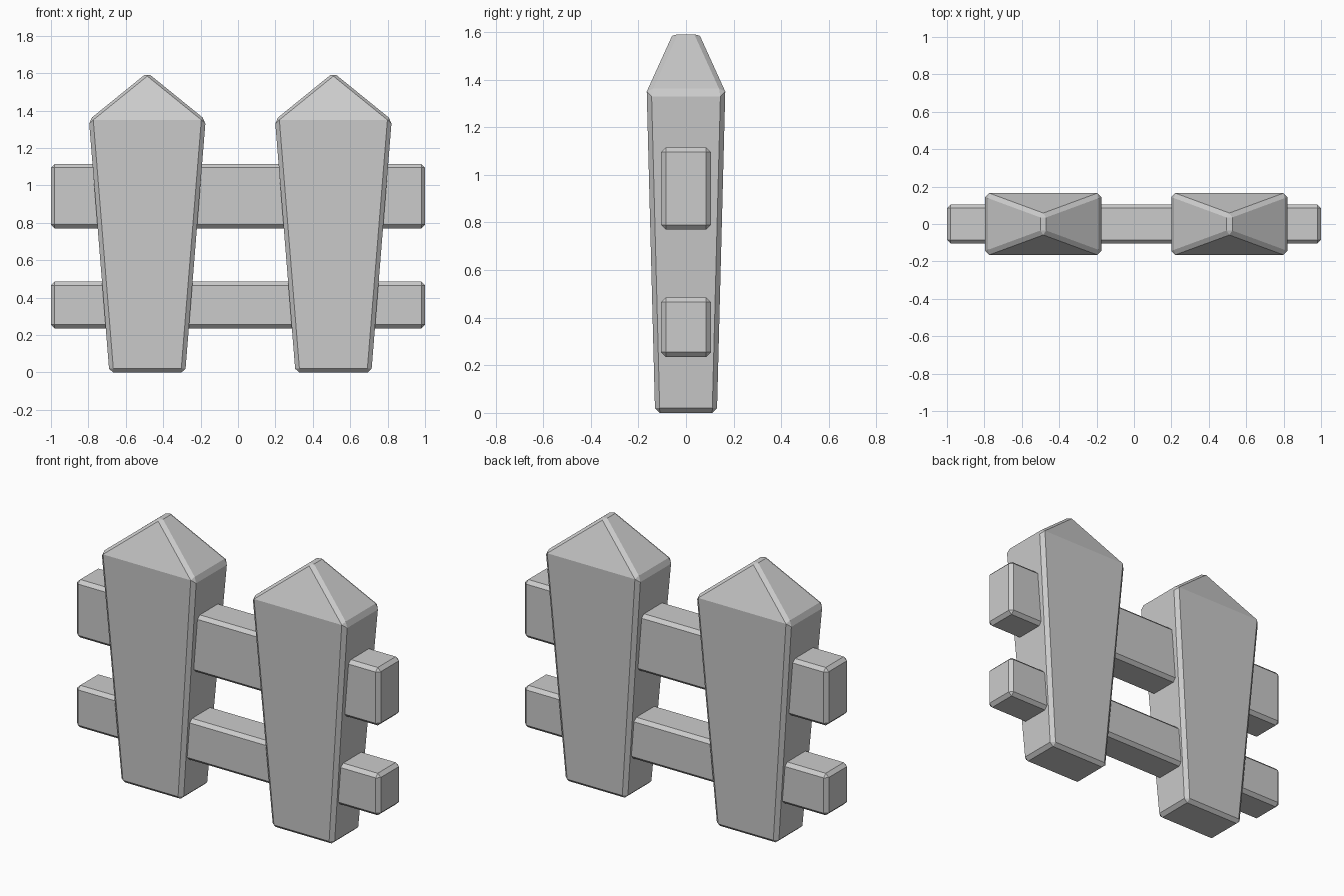
import bpy
import bmesh

cube = bpy.data.objects.get("Cube")
if cube:
    bpy.data.objects.remove(cube, do_unlink=True)

grey = bpy.data.materials.new("plain_grey")
grey.use_nodes = True
grey.diffuse_color = (0.6, 0.6, 0.6, 1)
grey.node_tree.nodes["Principled BSDF"].inputs["Base Color"].default_value = (0.6, 0.6, 0.6, 1)


def add_part(name, rings, location):
    """Loft a stack of (half_x, half_y, z) rectangles and chamfer its sharp edges.
    A ring with no half_x closes the stack as a ridge along y."""
    bm = bmesh.new()
    for hx, hy, z in rings:
        for sx, sy in ((-1, -1), (1, -1), (1, 1), (-1, 1)):
            bm.verts.new((sx * hx, sy * hy, z))
    bm.verts.ensure_lookup_table()
    v = bm.verts
    bm.faces.new((v[3], v[2], v[1], v[0]))
    for r in range(len(rings) - 1):
        a = r * 4
        for i in range(4):
            j = (i + 1) % 4
            bm.faces.new((v[a + i], v[a + j], v[a + j + 4], v[a + i + 4]))
    if rings[-1][0]:
        bm.faces.new(v[-4:])
    bmesh.ops.remove_doubles(bm, verts=bm.verts[:], dist=0.0001)
    bmesh.ops.recalc_face_normals(bm, faces=bm.faces[:])
    mesh = bpy.data.meshes.new(name)
    bm.to_mesh(mesh)
    bm.free()
    mesh.materials.append(grey)
    obj = bpy.data.objects.new(name, mesh)
    obj.location = location
    bpy.context.collection.objects.link(obj)
    bevel = obj.modifiers.new("chamfer", "BEVEL")
    bevel.width = 0.02
    bevel.segments = 1
    bevel.limit_method = "ANGLE"
    bevel.angle_limit = 0.5236


# Tapered posts with a hipped point
post = [(0.203, 0.13, 0), (0.312, 0.165, 1.35), (0, 0.05, 1.603)]
for name, x in (("right_post", -0.485), ("left_post", 0.51)):
    add_part(name, post, (x, 0, 0))

# Horizontal rails running through both posts
for name, low, high in (("lower_rail", 0.235, 0.485), ("upper_rail", 0.77, 1.115)):
    add_part(name, [(1, 0.105, low), (1, 0.105, high)], (0, 0, 0))
